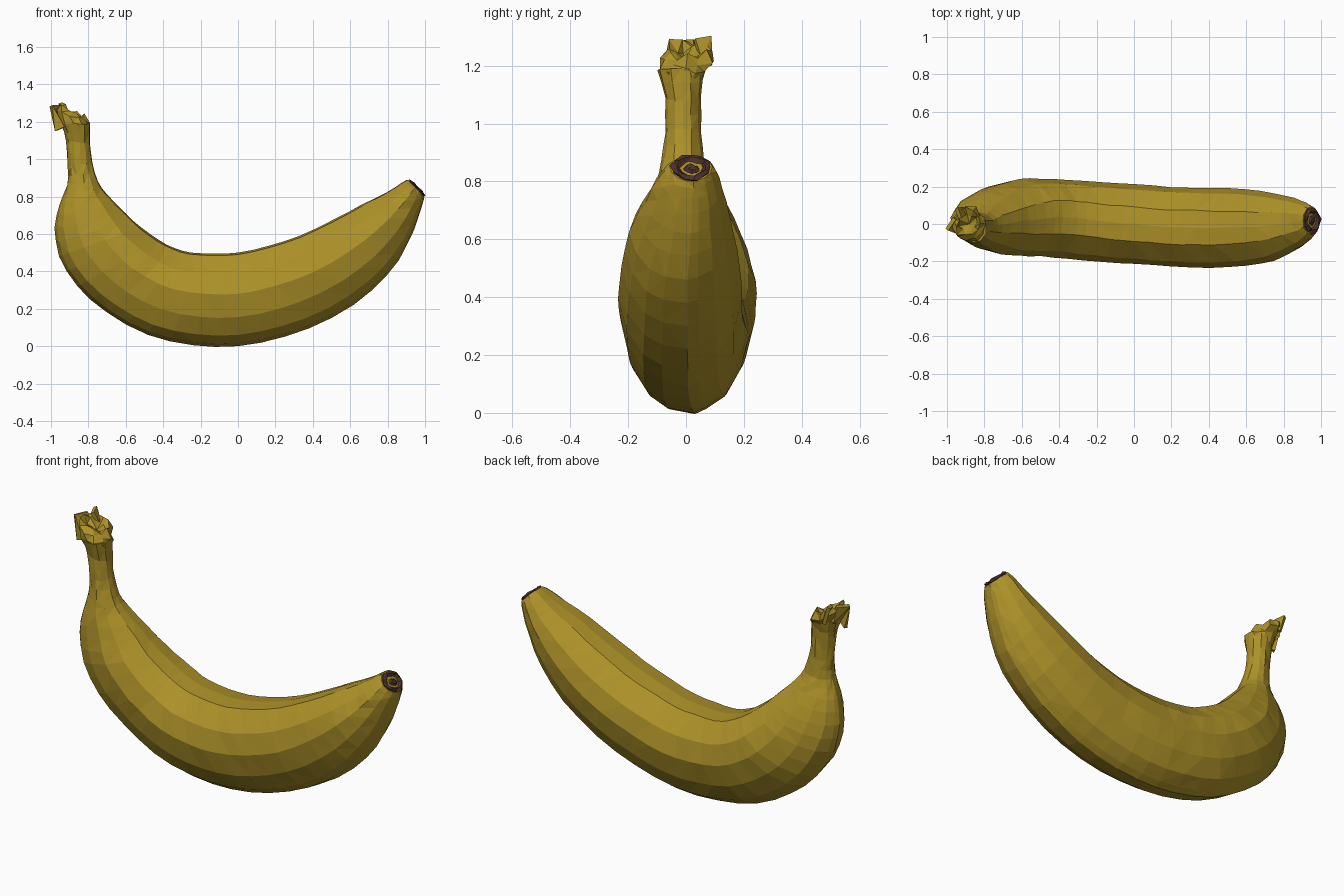
import bpy
import bmesh
import math
import random
from mathutils import Vector

random.seed(4)

default_cube = bpy.data.objects.get("Cube")
if default_cube:
    bpy.data.objects.remove(default_cube, do_unlink=True)


def make_material(name, colour):
    material = bpy.data.materials.new(name)
    material.use_nodes = True
    material.diffuse_color = (*colour, 1)
    shader = material.node_tree.nodes["Principled BSDF"]
    shader.inputs["Base Color"].default_value = (*colour, 1)
    return material


peel_yellow = make_material("peel yellow", (0.42, 0.285, 0.022))
tip_brown = make_material("tip brown", (0.075, 0.032, 0.025))


def finish(name, bm, material):
    """Turn a bmesh into a flat shaded object."""
    bmesh.ops.recalc_face_normals(bm, faces=bm.faces)
    bmesh.ops.triangulate(bm, faces=bm.faces)
    mesh = bpy.data.meshes.new(name)
    bm.to_mesh(mesh)
    bm.free()
    mesh.materials.append(material)
    obj = bpy.data.objects.new(name, mesh)
    bpy.context.collection.objects.link(obj)
    return obj


def loft(name, rings, material, start_point=None, end_point=None):
    """Skin closed rings of points, closing the ends with fans."""
    bm = bmesh.new()
    loops = [[bm.verts.new(p) for p in ring] for ring in rings]
    count = len(loops[0])
    for a, b in zip(loops, loops[1:]):
        for i in range(count):
            j = (i + 1) % count
            bm.faces.new((a[i], a[j], b[j], b[i]))
    for loop, point in ((loops[0], start_point), (loops[-1], end_point)):
        if point is None:
            bm.faces.new(loop)
        else:
            centre = bm.verts.new(point)
            for i in range(count):
                bm.faces.new((loop[i], loop[(i + 1) % count], centre))
    return finish(name, bm, material)


def smooth_path(rows, steps):
    """Catmull-Rom interpolation of section rows."""
    result = []
    for k in range(len(rows) - 1):
        p0, p1 = rows[max(k - 1, 0)], rows[k]
        p2, p3 = rows[k + 1], rows[min(k + 2, len(rows) - 1)]
        for s in range(steps):
            t = s / steps
            result.append([
                b + 0.5 * t * (c - a + t * (2 * a - 5 * b + 4 * c - d
                               + t * (3 * (b - c) + d - a)))
                for a, b, c, d in zip(p0, p1, p2, p3)])
    result.append(list(rows[-1]))
    return result


# Sections from stem to tip: outer x, outer z, inner x, inner z, centre y, half width
sections = [
    (-.94, 1.18, -.79, 1.19, -.02, .08),
    (-.92, 1.1, -.79, 1.08, -.01, .063),
    (-.91, .96, -.78, .98, -.01, .062),
    (-.915, .86, -.75, .88, -.01, .075),
    (-.955, .76, -.7, .81, 0, .105),
    (-.98, .63, -.6, .71, .015, .15),
    (-.955, .48, -.52, .635, .025, .185),
    (-.86, .32, -.42, .565, .035, .205),
    (-.7, .18, -.34, .525, .035, .208),
    (-.48, .06, -.25, .5, .025, .21),
    (-.24, .005, -.12, .495, .01, .212),
    (0, 0, 0, .5, 0, .213),
    (.25, .05, .16, .535, -.015, .213),
    (.5, .15, .33, .59, -.02, .213),
    (.72, .3, .5, .67, -.02, .205),
    (.86, .46, .66, .755, -.015, .18),
    (.94, .62, .79, .82, 0, .14),
    (.98, .74, .87, .87, .01, .105),
    (.995, .8, .905, .89, .018, .075),
]

# Rounded five-sided cross-section: a keel below, two ridges above
half_profile = [(.3, .035), (.6, .12), (.86, .31), (1, .56), (.87, .78), (.43, .98)]
profile = ([(.12, 0)] + half_profile + [(0, 1)]
           + [(-u, v) for u, v in reversed(half_profile)])


def section_ring(row, wobble):
    ox, oz, ix, iz, yc, width = row
    ring = []
    for u, v in profile:
        r = [random.uniform(-wobble, wobble) for _ in range(2)]
        ring.append(Vector((ox + (ix - ox) * v + r[0], yc + width * u + r[1],
                            oz + (iz - oz) * v)))
    return ring


# Body and stem
body_rings = [section_ring(row, .0025) for row in smooth_path(sections, 2)]
loft("banana_body", body_rings, peel_yellow)

# Dried tip: a ragged plug with a hollow middle and a small nub
end_ring = body_rings[-1]
end_centre = sum(end_ring, Vector()) / len(end_ring)
axis = Vector((.7, 0, .7))


def tip_ring(scale, lift, rough):
    return [end_centre + (p - end_centre) * (scale + random.uniform(-rough, rough))
            + axis * (lift + random.uniform(-rough, rough) * .06) for p in end_ring]


loft("dried_tip",
     [tip_ring(.85, -.02, 0), tip_ring(.97, .006, .08), tip_ring(.7, .012, .1),
      tip_ring(.42, -.006, .08), tip_ring(.22, .01, .05)],
     tip_brown, end_point=end_centre + axis * .012)

# Torn crown of the stem: a jagged rim that rises to the back and right
CROWN_SIDES = 11


def crown_ring(centre, radius, tilt, rough):
    ring = []
    for i in range(CROWN_SIDES):
        angle = math.tau * i / CROWN_SIDES
        r = radius * (1 + random.uniform(-rough, rough))
        x, y = r * math.cos(angle), r * math.sin(angle)
        ring.append(Vector((centre[0] + x, centre[1] + y, centre[2] - tilt * x
                            + random.uniform(-rough, rough) * .08)))
    return ring


loft("stem_crown",
     [crown_ring((-.865, -.01, 1.13), .062, 0, 0),
      crown_ring((-.87, -.015, 1.185), .082, .1, .08),
      crown_ring((-.885, 0, 1.225), .088, .4, .18),
      crown_ring((-.89, .005, 1.255), .078, .45, .25),
      crown_ring((-.885, .005, 1.235), .045, .4, .2)],
     peel_yellow, end_point=(-.88, 0, 1.22))


# Torn peel flaps on the crown
def flap(name, points, thickness):
    bm = bmesh.new()
    bm.faces.new([bm.verts.new(p) for p in points])
    obj = finish(name, bm, peel_yellow)
    solid = obj.modifiers.new("thickness", "SOLIDIFY")
    solid.thickness = thickness
    solid.offset = 0


flap("right_flap", [(-.93, -.05, 1.17), (-.975, -.03, 1.15), (-1, -.03, 1.285),
                    (-.96, .03, 1.29), (-.94, .04, 1.2)], .02)
flap("back_flap", [(-.9, .05, 1.22), (-.92, .085, 1.2), (-.95, .085, 1.3),
                   (-.93, .03, 1.29)], .02)
